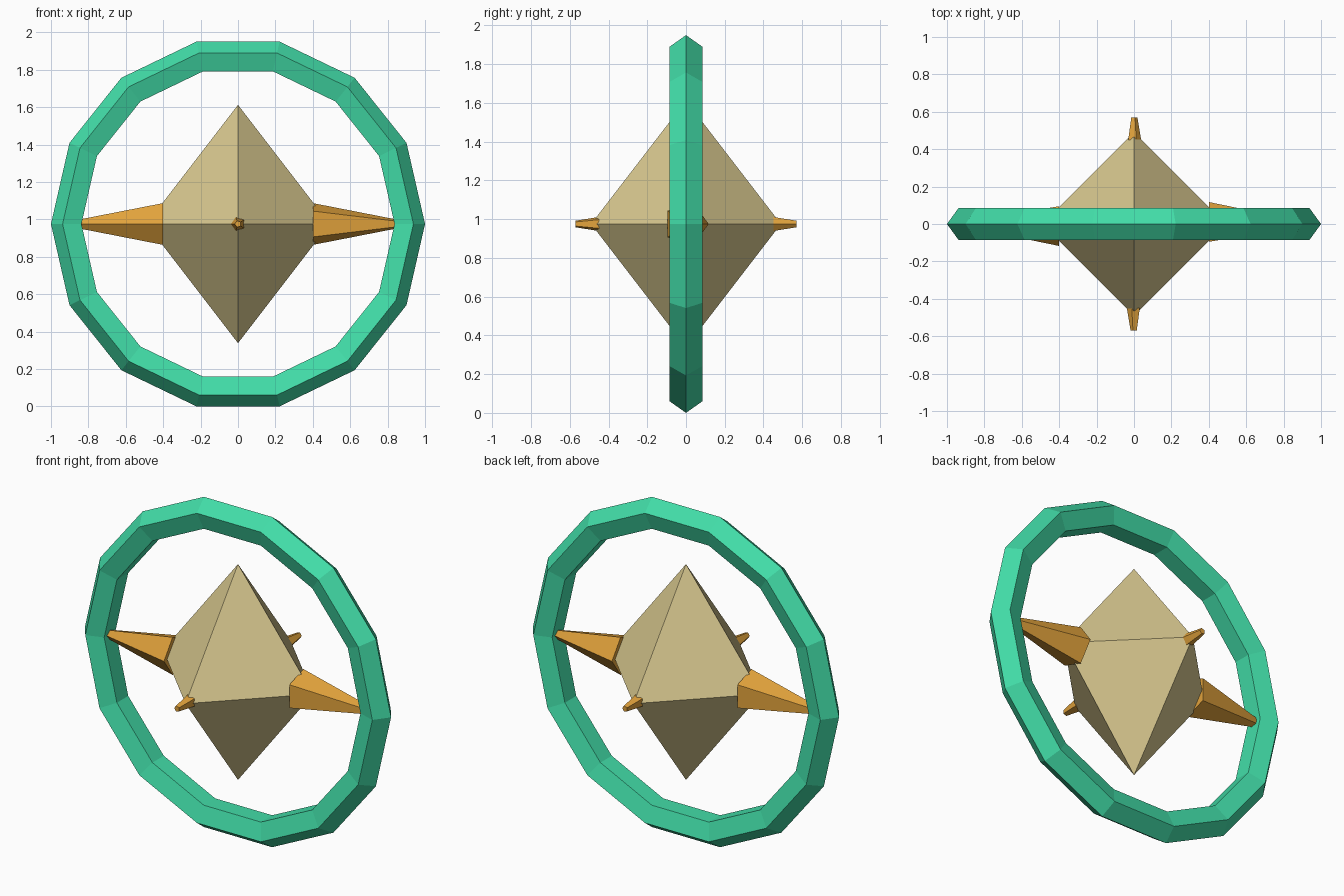
import bpy, bmesh, math
from mathutils import Vector

if "Cube" in bpy.data.objects:
    bpy.data.objects.remove(bpy.data.objects["Cube"])

CENTRE = Vector((0, 0, 0.975))


def material(name, srgb):
    m = bpy.data.materials.new(name)
    lin = [((c / 255 + 0.055) / 1.055) ** 2.4 for c in srgb]
    m.diffuse_color = (*lin, 1)
    m.use_nodes = True
    m.node_tree.nodes["Principled BSDF"].inputs["Base Color"].default_value = m.diffuse_color
    return m


GREEN = material("emerald green", (66, 221, 168))
SAND = material("pale sand", (216, 200, 143))
AMBER = material("amber", (226, 163, 60))


def finish(name, bm, mat):
    bmesh.ops.recalc_face_normals(bm, faces=bm.faces)
    mesh = bpy.data.meshes.new(name)
    bm.to_mesh(mesh)
    bm.free()
    mesh.materials.append(mat)
    obj = bpy.data.objects.new(name, mesh)
    obj.location = CENTRE
    bpy.context.collection.objects.link(obj)


def polar(angle):
    return math.cos(angle), math.sin(angle)


# Ring: 14 segments with a pentagonal section, point outwards
def ring(major=0.91, minor=0.09, segments=14, sides=5):
    bm = bmesh.new()
    loops = []
    for i in range(segments):
        cx, cz = polar(math.tau * i / segments)
        loop = []
        for j in range(sides):
            a, b = polar(math.tau * j / sides)
            r = major + minor * a
            loop.append(bm.verts.new((r * cx, minor * b, r * cz)))
        loops.append(loop)
    for i in range(segments):
        p, q = loops[i], loops[(i + 1) % segments]
        for j in range(sides):
            k = (j + 1) % sides
            bm.faces.new((p[j], q[j], q[k], p[k]))
    finish("ring", bm, GREEN)


# Crystal: stretched octahedron
def crystal(width=0.49, height=0.637):
    bm = bmesh.new()
    belt = [bm.verts.new((width * x, width * y, 0))
            for x, y in (polar(math.pi / 2 * i) for i in range(4))]
    for z in (height, -height):
        tip = bm.verts.new((0, 0, z))
        for i in range(4):
            bm.faces.new((belt[i], belt[(i + 1) % 4], tip))
    finish("crystal", bm, SAND)


# Spike: truncated five-sided cone, one ridge facing a quarter turn round
def spike(name, heading, start, end, r_start, r_end, sides=5):
    bm = bmesh.new()
    out = Vector((*polar(heading), 0))
    side = Vector((-out.y, out.x, 0))
    up = Vector((0, 0, 1))
    caps = []
    for dist, r in ((start, r_start), (end, r_end)):
        cap = []
        for j in range(sides):
            a, b = polar(math.tau * j / sides)
            cap.append(bm.verts.new(out * dist + side * r * a + up * r * b))
        caps.append(cap)
        bm.faces.new(cap)
    p, q = caps
    for j in range(sides):
        k = (j + 1) % sides
        bm.faces.new((p[j], p[k], q[k], q[j]))
    finish(name, bm, AMBER)


ring()
crystal()
spike("right_spike", 0, 0.402, 0.84, 0.117, 0.027)
spike("left_spike", math.pi, 0.402, 0.84, 0.117, 0.027)
# Short spikes: the ridge faces +x at the back and -x at the front
for label, heading in (("back_spike", math.pi / 2), ("front_spike", -math.pi / 2)):
    spike(label, heading, 0.45, 0.57, 0.038, 0.018)

# Turn the short spikes so their ridges face the right way
for label in ("back_spike", "front_spike"):
    for v in bpy.data.objects[label].data.vertices:
        v.co.x = -v.co.x
    bpy.data.objects[label].data.flip_normals()
